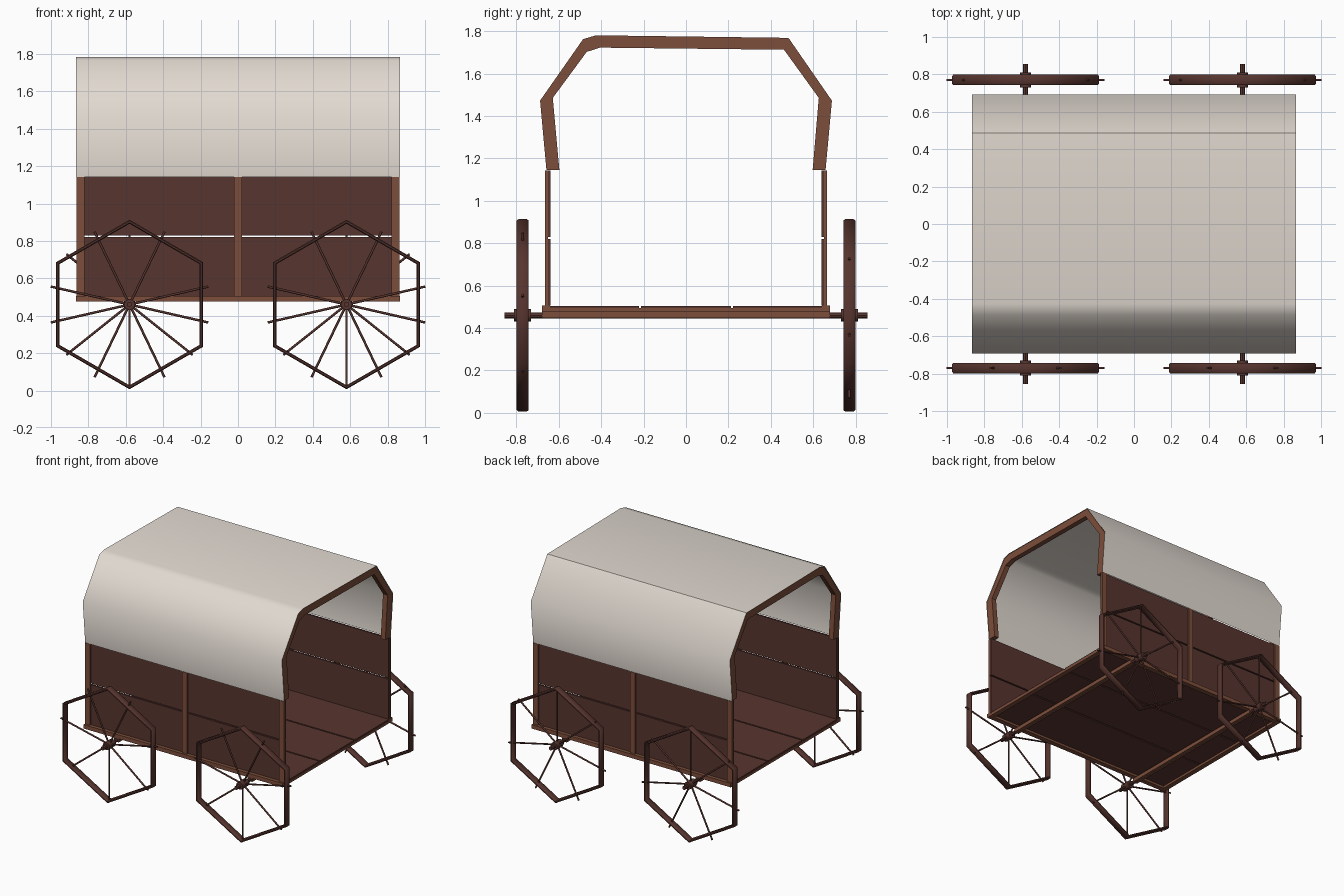
import bpy, bmesh, math
from mathutils import Matrix, Vector

if "Cube" in bpy.data.objects:
    bpy.data.objects.remove(bpy.data.objects["Cube"])


def material(name, rgb):
    m = bpy.data.materials.new(name)
    m.diffuse_color = (*rgb, 1)
    m.use_nodes = True
    m.node_tree.nodes["Principled BSDF"].inputs["Base Color"].default_value = m.diffuse_color
    return m


DARK = material("dark_wood", (0.095, 0.035, 0.028))
BROWN = material("brown_wood", (0.20, 0.075, 0.042))
CLOTH = material("canvas", (0.76, 0.70, 0.64))


def finish(name, bm, mat, smooth=None):
    bmesh.ops.recalc_face_normals(bm, faces=bm.faces)
    me = bpy.data.meshes.new(name)
    bm.to_mesh(me)
    bm.free()
    me.materials.append(mat)
    ob = bpy.data.objects.new(name, me)
    bpy.context.collection.objects.link(ob)
    if smooth:
        bpy.ops.object.select_all(action='DESELECT')
        ob.select_set(True)
        bpy.context.view_layer.objects.active = ob
        bpy.ops.object.shade_smooth_by_angle(angle=math.radians(smooth))
    return ob


def box(name, x, y, z, mat):
    """Box from (min, max) pairs."""
    bm = bmesh.new()
    size = [b - a for a, b in (x, y, z)]
    mid = [(a + b) / 2 for a, b in (x, y, z)]
    bmesh.ops.create_cube(bm, size=1, matrix=Matrix.Translation(mid) @ Matrix.Diagonal((*size, 1)))
    return finish(name, bm, mat)


def rod(bm, a, b, r, sides):
    a, b = Vector(a), Vector(b)
    d = b - a
    rot = d.to_track_quat('Z', 'Y').to_matrix().to_4x4()
    bmesh.ops.create_cone(bm, cap_ends=True, segments=sides, radius1=r, radius2=r,
                          depth=d.length, matrix=Matrix.Translation((a + b) / 2) @ rot)


# wheels: hexagonal rim, hub and seven spokes that poke through the rim
WX, WY, WZ = 0.58, 0.77, 0.46
RIM = [(0.432, -0.020), (0.438, -0.028), (0.447, -0.028), (0.453, -0.020),
       (0.453, 0.020), (0.447, 0.028), (0.438, 0.028), (0.432, 0.020)]


def wheel(name, cx, cy, start):
    bm = bmesh.new()
    rings = []
    for i in range(6):
        a = math.radians(90 + 60 * i)
        rings.append([bm.verts.new((cx + r * math.cos(a), cy + w, WZ + r * math.sin(a)))
                      for r, w in RIM])
    n = len(RIM)
    for i in range(6):
        p, q = rings[i], rings[(i + 1) % 6]
        for j in range(n):
            k = (j + 1) % n
            bm.faces.new((p[j], p[k], q[k], q[j]))
    rod(bm, (cx, cy - 0.04, WZ), (cx, cy + 0.04, WZ), 0.03, 8)
    for i in range(7):
        a = math.radians(start) + i * math.tau / 7
        rod(bm, (cx, cy, WZ),
            (cx + 0.432 * math.cos(a), cy, WZ + 0.432 * math.sin(a)), 0.0065, 8)
    finish(name, bm, DARK, 50)


for sx, end in ((-1, "left"), (1, "right")):
    wheel(f"front_wheel_{end}", sx * WX, -WY, 270)
    wheel(f"back_wheel_{end}", sx * WX, WY, 90)
    # axle and the beam that carries it
    bm = bmesh.new()
    rod(bm, (sx * WX, -0.855, WZ), (sx * WX, 0.855, WZ), 0.014, 8)
    finish(f"axle_{end}", bm, DARK, 40)
    box(f"axle_beam_{end}", (sx * WX - 0.02, sx * WX + 0.02), (-0.68, 0.68), (0.447, 0.477), BROWN)
    # end rail under the floor
    xs = sorted((sx * 0.825, sx * 0.865))
    box(f"end_rail_{end}", xs, (-0.645, 0.645), (0.475, 0.494), BROWN)

# floor planks
for i in (-1, 0, 1):
    box(f"floor_plank_{i + 2}", (-0.862, 0.862), (i * 0.433 - 0.211, i * 0.433 + 0.211),
        (0.493, 0.505), DARK)

# side walls: rail, two boards, three posts
for s, side in ((-1, "front"), (1, "back")):
    box(f"{side}_side_rail", (-0.865, 0.865), sorted((s * 0.64, s * 0.68)), (0.475, 0.506), BROWN)
    for z, level in (((0.506, 0.820), "lower"), ((0.830, 1.143), "upper")):
        box(f"{side}_{level}_board", (-0.862, 0.862), sorted((s * 0.638, s * 0.652)), z, DARK)
    for i, x in enumerate((-0.843, 0, 0.843)):
        box(f"{side}_post_{i + 1}", (x - 0.021, x + 0.021), sorted((s * 0.651, s * 0.665)),
            (0.506, 1.143), BROWN)

# roof bows at both ends
OUTER = [(-0.658, 1.145), (-0.688, 1.472), (-0.485, 1.762), (-0.425, 1.780),
         (0.483, 1.768), (0.688, 1.472), (0.658, 1.145)]
INNER = [(-0.597, 1.145), (-0.628, 1.485), (-0.468, 1.702), (-0.405, 1.722),
         (0.462, 1.712), (0.626, 1.485), (0.597, 1.145)]
for s, end in ((-1, "left"), (1, "right")):
    bm = bmesh.new()
    o = [bm.verts.new((s * 0.862, y, z)) for y, z in OUTER]
    i = [bm.verts.new((s * 0.862, y, z)) for y, z in INNER]
    faces = [bm.faces.new((o[k], o[k + 1], i[k + 1], i[k])) for k in range(len(o) - 1)]
    ext = bmesh.ops.extrude_face_region(bm, geom=faces, use_keep_orig=True)
    moved = [v for v in ext["geom"] if isinstance(v, bmesh.types.BMVert)]
    bmesh.ops.translate(bm, verts=moved, vec=(-s * 0.04, 0, 0))
    finish(f"roof_bow_{end}", bm, BROWN)

# canvas cover: thin sheet over the bows
bm = bmesh.new()
cols = [[bm.verts.new((x, y * 1.005, z + (0.004 if z > 1.2 else -0.003))) for y, z in OUTER]
        for x in (-0.865, 0.865)]
for k in range(len(OUTER) - 1):
    bm.faces.new((cols[0][k], cols[1][k], cols[1][k + 1], cols[0][k + 1]))
finish("canvas_cover", bm, CLOTH, 50)
